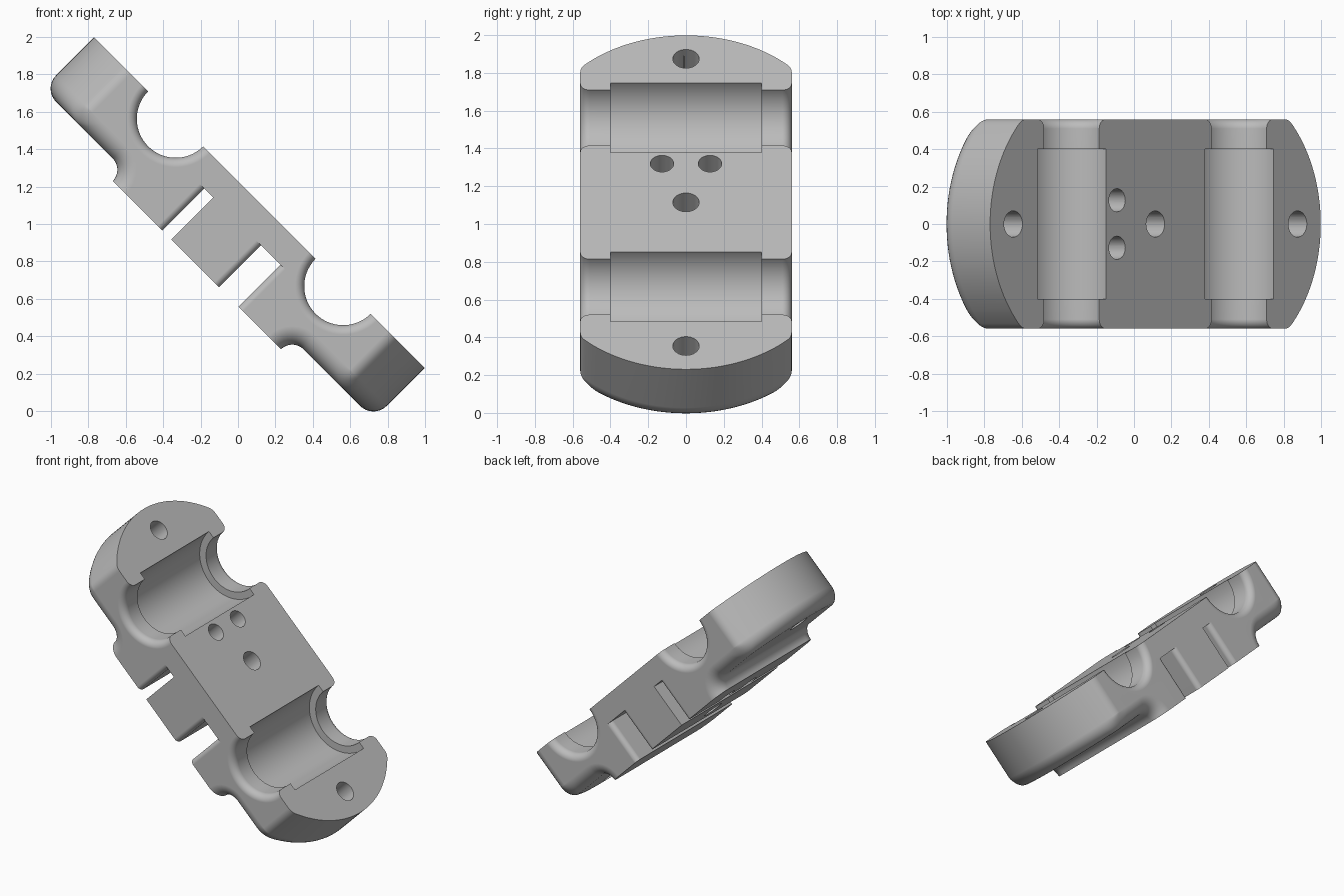
import bpy, bmesh
from math import sin, cos, pi, sqrt, radians
from mathutils import Matrix

cube = bpy.data.objects.get("Cube")
if cube:
    bpy.data.objects.remove(cube, do_unlink=True)

# The part is modelled flat, then tilted 45 degrees about y
TILT = Matrix.Translation((0, 0, 1)) @ Matrix.Rotation(radians(45), 4, 'Y')
HALF_Y, TOP, BOTTOM, PAD = 0.56, 0.162, -0.226, -0.311
PAD_HALF, ROUND, COVE = 0.636, 0.10, 0.085

grey = bpy.data.materials.new("plain grey")
grey.use_nodes = True
colour = (0.5, 0.5, 0.5, 1)
grey.diffuse_color = colour
grey.node_tree.nodes["Principled BSDF"].inputs["Base Color"].default_value = colour


def loft(name, rings):
    """Closed skin through equal-sized rings of points."""
    bm = bmesh.new()
    loops = [[bm.verts.new(p) for p in ring] for ring in rings]
    n = len(loops[0])
    for a, b in zip(loops, loops[1:]):
        for i in range(n):
            j = (i + 1) % n
            bm.faces.new((a[i], a[j], b[j], b[i]))
    bm.faces.new(loops[0])
    bm.faces.new(loops[-1])
    bmesh.ops.remove_doubles(bm, verts=bm.verts, dist=1e-5)
    bmesh.ops.recalc_face_normals(bm, faces=bm.faces)
    mesh = bpy.data.meshes.new(name)
    bm.to_mesh(mesh)
    bm.free()
    mesh.materials.append(grey)
    ob = bpy.data.objects.new(name, mesh)
    bpy.context.collection.objects.link(ob)
    ob.matrix_world = TILT
    return ob


def end_reach(y):
    """Plan outline of the bowed end with its rounded corner."""
    y = abs(y)
    if y < 0.536:
        return 0.485 + sqrt(0.765 ** 2 - y * y)
    return 0.974 + sqrt(max(0, 0.08 ** 2 - (y - 0.48) ** 2))


def body_ring(y, w):
    """Long section at y, with its lower edge drawn in by w."""
    e = end_reach(y)
    half = [(e, TOP)]
    for i in range(9):  # rounded lower end
        t = pi / 2 * i / 8
        half.append((e - ROUND * (1 - cos(t)),
                     BOTTOM + ROUND - (ROUND - w) * sin(t)))
    r = COVE + w
    for i in range(9):  # hollow cove running into the pad
        t = pi / 2 * (1 + i / 8)
        half.append((PAD_HALF + COVE + r * cos(t), PAD + r * sin(t)))
    return ([(x, y, z) for x, z in half] +
            [(-x, y, z) for x, z in reversed(half)])


# Body
stations = [(0.46 * i / 12, 0) for i in range(12)]
for i in range(11):
    t = pi / 2 * i / 10
    stations.append((HALF_Y - ROUND + ROUND * sin(t), ROUND * (1 - cos(t))))
stations = [(-y, w) for y, w in reversed(stations[1:])] + stations
body = loft("clamp_body", [body_ring(y, w) for y, w in stations])
cutters = []


def flare(radius):
    """Steps (y, widening) of a rounded mouth at the side face."""
    steps = [(HALF_Y - radius + radius * sin(t), radius * (1 - cos(t)))
             for t in (pi / 2 * i / 8 for i in range(9))]
    return steps + [(0.6, radius)]


def both_sides(steps):
    return [(-y, w) for y, w in reversed(steps)] + steps


# Stepped half-round saddles
saddle = [(0.4, 0.26), (0.4, 0.208)] + [(y, 0.208 + w) for y, w in flare(0.05)]
for side in (-1, 1):
    rings = []
    for y, r in both_sides(saddle):
        rings.append([(side * 0.633 + r * cos(2 * pi * (k + 0.5) / 72), y,
                       TOP + r * sin(2 * pi * (k + 0.5) / 72)) for k in range(72)])
    cutters.append(loft("saddle_cutter", rings))

# Slots across the underside, with rounded mouths
for left, right, round_right in ((-0.262, -0.193, 0), (0.167, 0.314, 1)):
    rings = []
    for y, w in both_sides(flare(0.035)):
        a, b = left - w, right + w * round_right
        rings.append([(a, y, -0.4), (b, y, -0.4), (b, y, 0.007), (a, y, 0.007)])
    cutters.append(loft("slot_cutter", rings))

# Bolt holes
for x, y, r in ((-1.075, 0, 0.07), (1.075, 0, 0.07), (0, 0, 0.07),
                (-0.29, 0.127, 0.062), (-0.29, -0.127, 0.062)):
    rings = [[(x + r * cos(2 * pi * k / 32), y + r * sin(2 * pi * k / 32), z)
              for k in range(32)] for z in (-0.5, 0.4)]
    cutters.append(loft("hole_cutter", rings))

# Cut everything and finish the shading
bpy.ops.object.select_all(action='DESELECT')
bpy.context.view_layer.objects.active = body
body.select_set(True)
for cutter in cutters:
    mod = body.modifiers.new("cut", 'BOOLEAN')
    mod.operation, mod.solver, mod.object = 'DIFFERENCE', 'EXACT', cutter
    bpy.ops.object.modifier_apply(modifier=mod.name)
    bpy.data.objects.remove(cutter, do_unlink=True)
bpy.ops.object.shade_smooth_by_angle(angle=radians(30))
weighted = body.modifiers.new("even_normals", 'WEIGHTED_NORMAL')
weighted.keep_sharp = True
